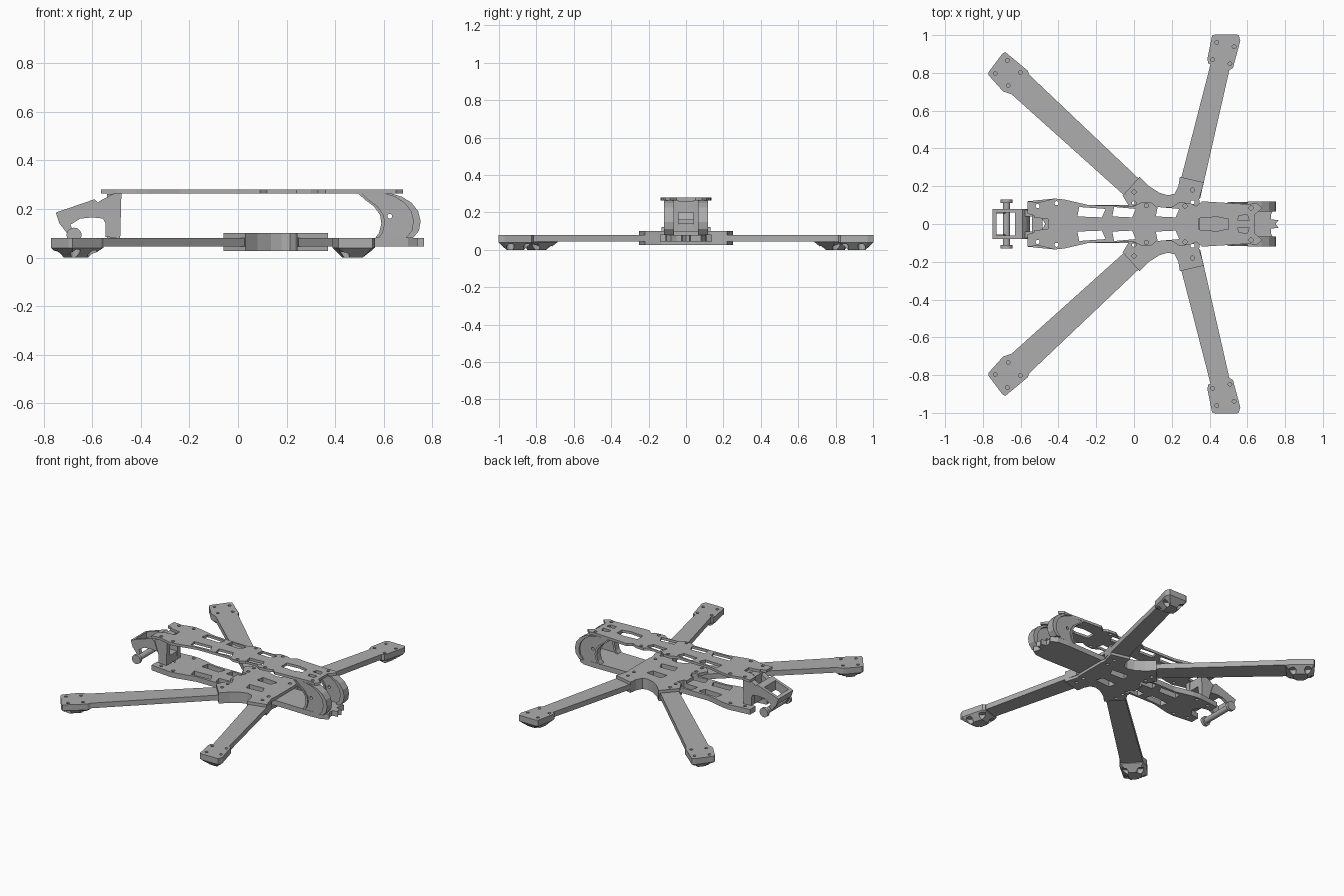
import bpy, bmesh, math
from mathutils import Vector

cube = bpy.data.objects.get("Cube")
if cube:
    bpy.data.objects.remove(cube)

grey = bpy.data.materials.new("plain_grey")
grey.use_nodes = True
COLOUR = (0.42, 0.42, 0.42, 1)
grey.diffuse_color = COLOUR
grey.node_tree.nodes["Principled BSDF"].inputs["Base Color"].default_value = COLOUR

ARM_LO, ARM_HI = 0.045, 0.08      # arm and lower plate layer
TOP_LO, TOP_HI = 0.263, 0.28      # upper plate layer


def prism(bm, pts, lo, hi, axis="z", shrink=1.0):
    """Extrude a 2D outline along z or y; shrink scales the low end."""
    c = sum((Vector(p) for p in pts), Vector((0, 0))) / len(pts)
    rings = []
    for h, s in ((lo, shrink), (hi, 1.0)):
        ring = [c + (Vector(p) - c) * s for p in pts]
        rings.append([bm.verts.new((p.x, p.y, h) if axis == "z" else (p.x, h, p.y)) for p in ring])
    a, b = rings
    faces = [bm.faces.new(a), bm.faces.new(b)]
    for i in range(len(pts)):
        j = (i + 1) % len(pts)
        faces.append(bm.faces.new((a[i], a[j], b[j], b[i])))
    bmesh.ops.recalc_face_normals(bm, faces=faces)


def box(bm, x0, x1, y0, y1, z0, z1):
    prism(bm, [(x0, y0), (x1, y0), (x1, y1), (x0, y1)], z0, z1)


def disc(x, y, r, n=16):
    return [(x + r * math.cos(math.tau * i / n), y + r * math.sin(math.tau * i / n)) for i in range(n)]


def mirrored(half):
    """Close a half outline (y > 0) into a full one."""
    return half + [(x, -y) for x, y in reversed(half) if y > 1e-6]


def build(name, bm, cut=None):
    mesh = bpy.data.meshes.new(name)
    bm.to_mesh(mesh)
    bm.free()
    ob = bpy.data.objects.new(name, mesh)
    bpy.context.scene.collection.objects.link(ob)
    if cut:
        cutter = build(name + "_cutter", cut)
        cutter.hide_render = True
        mod = ob.modifiers.new("holes", "BOOLEAN")
        mod.operation, mod.solver, mod.object = "DIFFERENCE", "EXACT", cutter
        bpy.context.view_layer.update()
        done = bpy.data.meshes.new_from_object(ob.evaluated_get(bpy.context.evaluated_depsgraph_get()))
        ob.modifiers.clear()
        ob.data = done
        bpy.data.objects.remove(cutter)
    ob.data.materials.clear()
    ob.data.materials.append(grey)
    return ob


def windows(cut):
    """Paired slots that pass through every plate, plus screw holes."""
    for x0, x1 in ((-0.30, -0.15), (-0.115, 0.01), (0.115, 0.24)):
        for s in (1, -1):
            prism(cut, [(x0, s * 0.04), (x1 - 0.02, s * 0.035), (x1, s * 0.08), (x0 + 0.01, s * 0.09)], -1, 1)


def holes(cut, spots, r=0.011):
    for x, y in spots:
        for s in (1, -1):
            prism(cut, disc(x, s * y, r, 12), -1, 1)


# Upper plate
top_half = [(-0.53, 0), (-0.53, 0.045), (-0.565, 0.055), (-0.565, 0.12), (-0.50, 0.115), (-0.42, 0.135),
            (-0.37, 0.13), (-0.24, 0.10), (0.0, 0.095), (0.04, 0.115), (0.09, 0.115), (0.12, 0.09),
            (0.20, 0.09), (0.24, 0.115), (0.30, 0.11), (0.33, 0.095), (0.36, 0.12), (0.60, 0.105),
            (0.65, 0.11), (0.68, 0.085), (0.64, 0.05), (0.64, 0)]
screws = [(-0.51, 0.095), (-0.41, 0.11), (0.065, 0.098), (0.27, 0.095), (0.62, 0.085)]
bm, cut = bmesh.new(), bmesh.new()
prism(bm, mirrored(top_half), TOP_LO, TOP_HI)
windows(cut)
holes(cut, screws)
prism(cut, mirrored([(-0.60, 0.045), (-0.455, 0.025)]), -1, 1)
prism(cut, mirrored([(0.345, 0.03), (0.44, 0.038), (0.50, 0.025)]), -1, 1)
for s in (1, -1):
    prism(cut, [(0.55, s * 0.018), (0.61, s * 0.018), (0.60, s * 0.048), (0.555, s * 0.045)], -1, 1)
build("upper_plate", bm, cut)

# Lower plate
low_half = [(-0.47, 0), (-0.50, 0.05), (-0.565, 0.06), (-0.565, 0.12), (-0.42, 0.135), (-0.37, 0.13),
            (-0.24, 0.10), (0.36, 0.105), (0.62, 0.11), (0.70, 0.105), (0.74, 0.08), (0.725, 0.05),
            (0.725, 0.025), (0.765, 0.02), (0.75, 0)]
bm, cut = bmesh.new(), bmesh.new()
prism(bm, mirrored(low_half), ARM_LO, ARM_HI)
windows(cut)
holes(cut, screws[:2])
build("lower_plate", bm, cut)

# Clamp plates above and below the arms
hub_half = [(-0.03, 0.10), (-0.06, 0.15), (0.03, 0.25), (0.08, 0.20), (0.135, 0.165), (0.18, 0.152),
            (0.215, 0.16), (0.235, 0.20), (0.243, 0.25), (0.37, 0.22), (0.345, 0.13), (0.35, 0.10)]
for name, lo, hi in (("upper_clamp", ARM_HI, 0.10), ("lower_clamp", 0.027, ARM_LO)):
    bm, cut = bmesh.new(), bmesh.new()
    prism(bm, mirrored(hub_half), lo, hi)
    windows(cut)
    holes(cut, [(0.0, 0.17), (0.31, 0.18), (0.0, 0.11), (0.31, 0.115)])
    build(name, bm, cut)

# Solid web between the clamp plates, following the curved edge
for side, s in (("left", -1), ("right", 1)):
    bm = bmesh.new()
    web = [(0.0, 0.10)] + hub_half[2:9] + [(0.30, 0.10)]
    prism(bm, [(x, s * y) for x, y in web], ARM_LO, ARM_HI)
    build("hub_web_" + ("back" if s > 0 else "front"), bm)

# Arms with motor pads and tapered guards: (inner end, motor centre, half widths, pad outline)
rear_pad = [(0.09, 0.055), (0.085, 0.072), (-0.07, 0.08), (-0.09, 0.07), (-0.09, -0.07), (-0.05, -0.088),
            (-0.035, -0.088), (0.068, -0.078), (0.078, -0.065)]
front_pad = [(0.113, 0.055), (0.085, 0.072), (-0.065, 0.068), (-0.078, 0.055), (-0.072, -0.065),
             (-0.05, -0.075), (0.075, -0.08), (0.085, -0.065)]
arms = (("rear_arm", (0.02, 0.165), (-0.668, 0.80), 0.058, 0.07, rear_pad),
        ("front_arm", (0.29, 0.15), (0.473, 0.905), 0.062, 0.052, front_pad))
for name, inner, motor, w0, w1, pad in arms:
    for s in (1, -1):
        tag = "_back" if s > 0 else "_front"
        start, end = Vector(inner), Vector(motor)
        u = (end - start).normalized()
        v = Vector((u.y, -u.x))
        if name == "rear_arm":
            v = Vector((abs(v.x), abs(v.y)))

        def place(p, o=end):
            q = o + u * p[0] + v * p[1]
            return (q.x, s * q.y)

        drills = [(a * 0.047, b * 0.047) for a in (1, -1) for b in (1, -1)]
        bm = bmesh.new()
        prism(bm, [place((0, w0), start), place((0, -w0), start), place((-0.07, -w1)), place((-0.07, w1))],
              ARM_LO, ARM_HI)
        build(name + tag, bm)
        bm, cut = bmesh.new(), bmesh.new()
        prism(bm, [place(p) for p in pad], 0.04, ARM_HI)
        for d in drills:
            prism(cut, disc(*place(d), 0.01, 12), -1, 1)
        build(name + "_motor_pad" + tag, bm, cut)
        # Tapered guard, scooped where the screws are reached
        bm, cut = bmesh.new(), bmesh.new()
        prism(bm, [place(p) for p in pad], 0.0, 0.04, shrink=0.5)
        for d in drills:
            prism(cut, disc(*place(d), 0.021), -0.1, 0.032)
        build(name + "_guard" + tag, bm, cut)

# Curved camera cage at the front end
back_edge = [(0.565, 0.08), (0.58, 0.10), (0.59, 0.14), (0.585, 0.175), (0.56, 0.21), (0.52, 0.24), (0.495, 0.264)]
front_edge = [(0.63, 0.264), (0.675, 0.25), (0.715, 0.225), (0.742, 0.19), (0.752, 0.15), (0.745, 0.11), (0.72, 0.08)]
inner_edge = [(x - 0.03, z) for x, z in reversed(front_edge)]
for s in (1, -1):
    tag = "_back" if s > 0 else "_front"
    bm, cut = bmesh.new(), bmesh.new()
    prism(bm, back_edge + front_edge, *sorted((s * 0.085, s * 0.108)), "y")
    prism(cut, disc(0.625, 0.17, 0.01), -1, 1, "y")
    build("camera_side" + tag, bm, cut)
    bm = bmesh.new()
    prism(bm, front_edge + inner_edge, *sorted((s * 0.065, s * 0.118)), "y")
    prism(bm, back_edge + [(x + 0.015, z) for x, z in reversed(back_edge)], *sorted((s * 0.075, s * 0.116)), "y")
    build("camera_rim" + tag, bm)

# Rear bracket: posts and cross bars between the plates
bm = bmesh.new()
post = [(-0.485, 0.08), (-0.545, 0.085), (-0.545, 0.14), (-0.585, 0.22), (-0.565, 0.235), (-0.51, 0.264), (-0.48, 0.264)]
for s in (1, -1):
    prism(bm, post, *sorted((s * 0.04, s * 0.075)), "y")
box(bm, -0.54, -0.485, -0.05, 0.05, 0.20, 0.262)
box(bm, -0.54, -0.485, -0.05, 0.05, 0.08, 0.135)
build("rear_bracket", bm)

# Tilted square holder with an open middle
holder = [(-0.75, 0.185), (-0.59, 0.24), (-0.57, 0.22), (-0.55, 0.16), (-0.60, 0.165), (-0.65, 0.16), (-0.69, 0.135), (-0.735, 0.14)]
bm, cut = bmesh.new(), bmesh.new()
prism(bm, holder, -0.08, 0.08, "y")
box(cut, -0.728, -0.63, -0.06, 0.06, -1, 1)
build("rear_holder", bm, cut)

# Holder legs and the flared cross tube
bm = bmesh.new()
for s in (1, -1):
    prism(bm, [(-0.735, 0.14), (-0.69, 0.135), (-0.675, 0.10), (-0.70, 0.095)], *sorted((s * 0.055, s * 0.078)), "y")
    prism(bm, disc(-0.675, 0.092, 0.031, 20), *sorted((s * 0.11, s * 0.13)), "y")
prism(bm, disc(-0.675, 0.092, 0.019, 20), -0.11, 0.11, "y")
tube = build("cross_tube", bm)

bpy.ops.object.select_all(action="DESELECT")
tube.select_set(True)
bpy.context.view_layer.objects.active = tube
bpy.ops.object.shade_smooth_by_angle(angle=math.radians(35))
